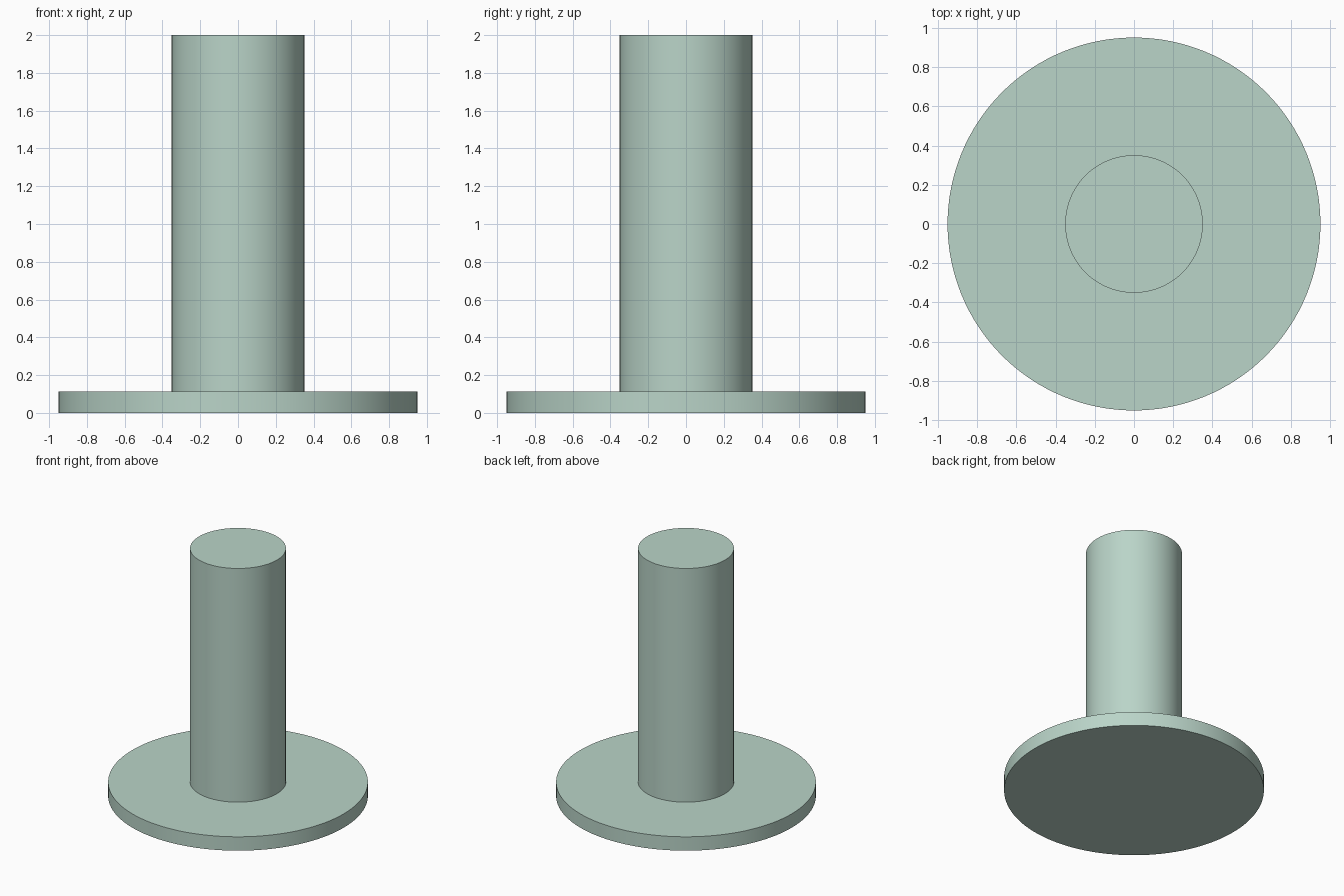
import bpy

if "Cube" in bpy.data.objects:
    bpy.data.objects.remove(bpy.data.objects["Cube"])

# pale green finish
finish = bpy.data.materials.new("pale_green")
finish.diffuse_color = (0.49, 0.66, 0.58, 1.0)
finish.use_nodes = True
finish.node_tree.nodes["Principled BSDF"].inputs["Base Color"].default_value = finish.diffuse_color


def disc(name, radius, z0, z1):
    """Upright cylinder between two heights, with crisp rims."""
    bpy.ops.mesh.primitive_cylinder_add(
        vertices=128, radius=radius, depth=z1 - z0, location=(0, 0, (z0 + z1) / 2))
    obj = bpy.context.object
    obj.name = name
    obj.data.materials.append(finish)
    bpy.ops.object.shade_smooth_by_angle()
    return obj


FLANGE_TOP = 0.112

# wide flat flange
flange = disc("flange", 0.951, 0.0, FLANGE_TOP)

# straight shaft rising from the flange
shaft = disc("shaft", 0.351, FLANGE_TOP, 2.0)
